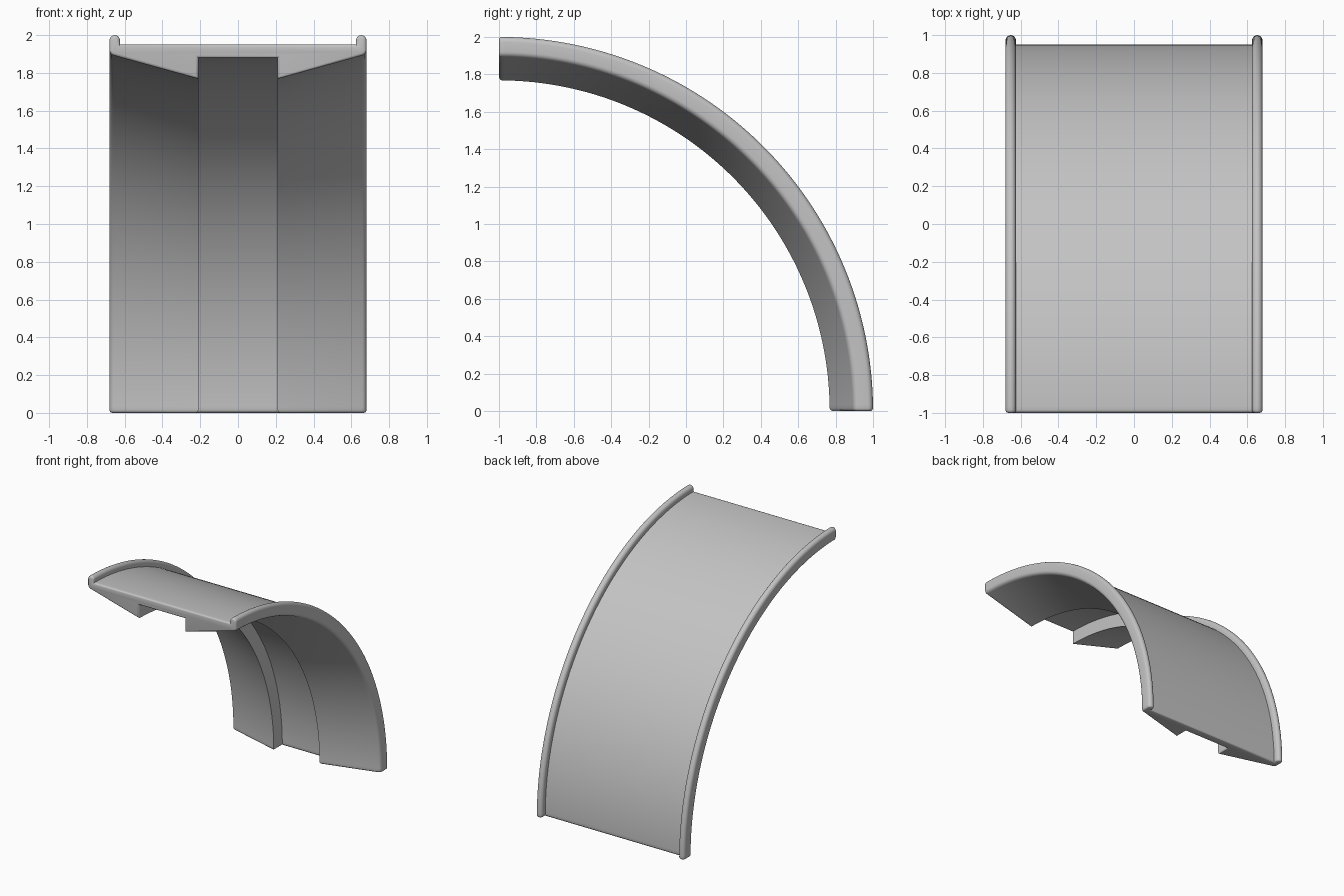
import bpy
import bmesh
import math
from mathutils import Vector

cube = bpy.data.objects.get("Cube")
if cube:
    bpy.data.objects.remove(cube, do_unlink=True)

STEPS = 90
END_ROUND = 0.015

grey = bpy.data.materials.new("plain grey")
grey.use_nodes = True
colour = (0.55, 0.55, 0.55, 1)
grey.diffuse_color = colour
grey.node_tree.nodes["Principled BSDF"].inputs["Base Color"].default_value = colour


def arc(x, r, radius, start, end, count):
    """Points on a rounded profile corner, angles in degrees."""
    angles = [math.radians(start + (end - start) * i / count) for i in range(count + 1)]
    return [(x + radius * math.cos(a), r + radius * math.sin(a)) for a in angles]


# Half cross-section (x, distance from the arch axis), centre underside to floor
half = [(0.21, 1.88), (0.21, 1.768)]
half += arc(0.65, 1.921, 0.03, -75, 0, 5)
half += arc(0.6525, 1.9725, 0.0275, 0, 180, 10)
half += [(0.625, 1.95)]
profile = half + [(-x, r) for x, r in reversed(half)]

# Sweep the section through a quarter circle
bm = bmesh.new()
rings = []
for i in range(STEPS + 1):
    a = math.pi / 2 * i / STEPS
    rings.append([bm.verts.new(Vector((x, -1 + r * math.cos(a), r * math.sin(a))))
                  for x, r in profile])
n = len(profile)
for lower, upper in zip(rings, rings[1:]):
    for j in range(n):
        k = (j + 1) % n
        bm.faces.new((lower[j], lower[k], upper[k], upper[j]))
caps = [bm.faces.new(rings[0]), bm.faces.new(rings[-1])]
bmesh.ops.recalc_face_normals(bm, faces=bm.faces[:])

# Soften the outline of both ends
rim_edges = [e for f in caps for e in f.edges]
bmesh.ops.bevel(bm, geom=rim_edges, offset=END_ROUND, offset_type='OFFSET',
                segments=3, profile=0.5, affect='EDGES', clamp_overlap=False)

mesh = bpy.data.meshes.new("curved_channel")
bm.to_mesh(mesh)
bm.free()
mesh.materials.append(grey)
channel = bpy.data.objects.new("curved_channel", mesh)
bpy.context.collection.objects.link(channel)

bpy.ops.object.select_all(action='DESELECT')
channel.select_set(True)
bpy.context.view_layer.objects.active = channel
bpy.ops.object.shade_smooth_by_angle(angle=math.radians(35))
